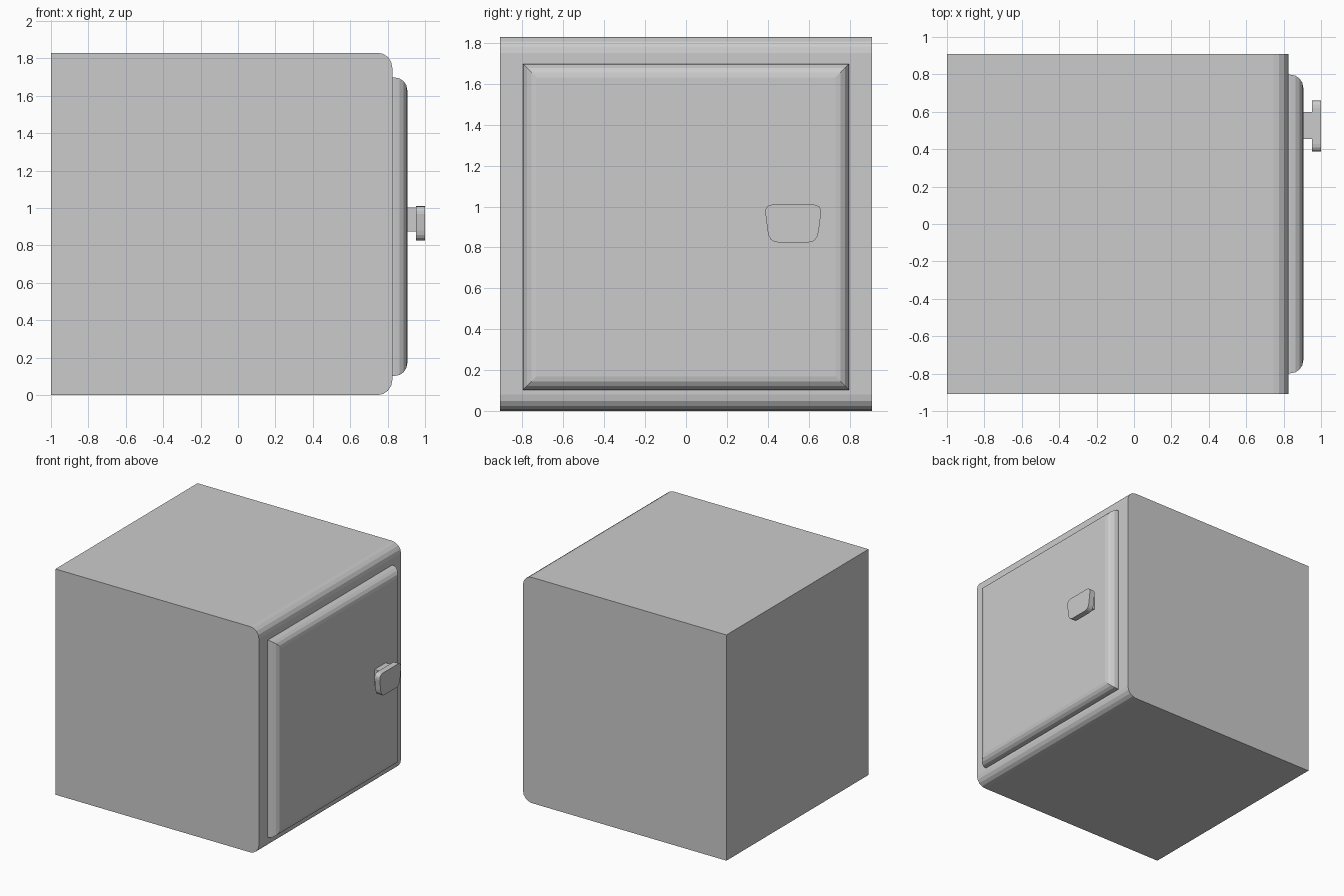
import bpy, bmesh
from math import sin, cos, pi

if "Cube" in bpy.data.objects:
    bpy.data.objects.remove(bpy.data.objects["Cube"])


def loft(name, rings):
    """Join equal-length rings of points and cap both ends."""
    bm = bmesh.new()
    loops = [[bm.verts.new(p) for p in ring] for ring in rings]
    n = len(loops[0])
    for a, b in zip(loops, loops[1:]):
        for i in range(n):
            j = (i + 1) % n
            bm.faces.new((a[i], a[j], b[j], b[i]))
    bm.faces.new(loops[0])
    bm.faces.new(loops[-1])
    bmesh.ops.recalc_face_normals(bm, faces=bm.faces)
    mesh = bpy.data.meshes.new(name)
    bm.to_mesh(mesh)
    bm.free()
    obj = bpy.data.objects.new(name, mesh)
    bpy.context.collection.objects.link(obj)
    return obj


def round_corner(p, a, b, steps=4):
    """Quadratic curve from a to b, pulled towards corner p."""
    ts = [i / steps for i in range(steps + 1)]
    return [tuple((1 - t) ** 2 * a[k] + 2 * t * (1 - t) * p[k] + t * t * b[k]
                  for k in range(2)) for t in ts]


# Cabinet body: side profile with rounded door-side edges, extruded along y
R, X, H = 0.08, 0.825, 1.83
arc = [(X - R + R * cos(a), R * sin(a)) for a in [i * pi / 8 for i in range(5)]]
profile = [(-1, 0)] + [(x, R - s) for x, s in reversed(arc)]
profile += [(x, H - R + s) for x, s in arc] + [(-1, H)]
loft("cabinet_body", [[(x, y, z) for x, z in profile] for y in (-0.91, 0.91)])


# Door: square slab with mitred, rounded front border
def square(x, half):
    return [(x, sy * half, 0.9 + sz * half)
            for sy, sz in ((-1, -1), (1, -1), (1, 1), (-1, 1))]


D = 0.068
door = [square(0.815, 0.798)]
door += [square(0.905 - D + D * sin(a), 0.798 - D + D * cos(a))
         for a in [i * pi / 8 for i in range(5)]]
loft("door", door)

# Handle stem
stem = [(0.455, 0.875), (0.6, 0.875), (0.6, 1.003), (0.455, 1.003)]
loft("handle_stem", [[(x, y, z) for y, z in stem] for x in (0.89, 0.96)])

# Handle plate: tapered outline with rounded corners, mirrored about its middle
C = 0.524
half = round_corner((0.118, 0.825), (0.075, 0.825), (0.125, 0.88))
half += round_corner((0.139, 1.01), (0.136, 0.968), (0.095, 1.01))
outline = [(C + y, z) for y, z in half] + [(C - y, z) for y, z in reversed(half)]
loft("handle_plate", [[(x, y, z) for y, z in outline] for x in (0.953, 1.0)])
